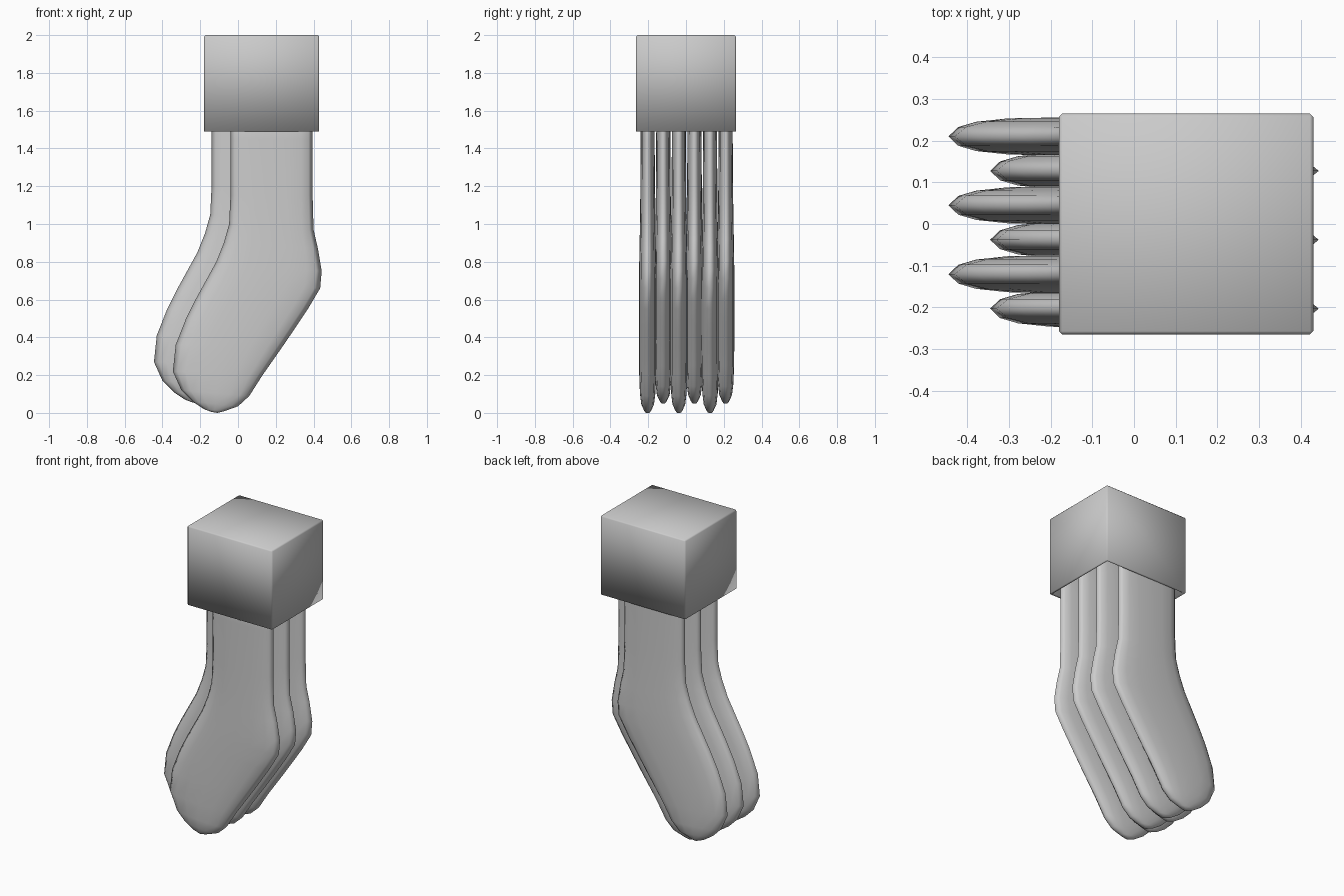
import bpy, bmesh

if "Cube" in bpy.data.objects:
    bpy.data.objects.remove(bpy.data.objects["Cube"])

# Leg stations: left edge (x, z), right edge (x, z), half thickness
STATIONS = [
    (-0.04, 1.90, 0.395, 1.90, 0.037),
    (-0.04, 1.45, 0.395, 1.45, 0.037),
    (-0.04, 1.15, 0.395, 1.15, 0.039),
    (-0.047, 1.00, 0.40, 0.97, 0.041),
    (-0.075, 0.90, 0.423, 0.87, 0.043),
    (-0.115, 0.80, 0.443, 0.75, 0.045),
    (-0.17, 0.70, 0.435, 0.66, 0.046),
    (-0.225, 0.60, 0.37, 0.55, 0.046),
    (-0.275, 0.50, 0.30, 0.445, 0.046),
    (-0.33, 0.36, 0.235, 0.35, 0.046),
    (-0.345, 0.22, 0.13, 0.20, 0.045),
    (-0.30, 0.12, 0.06, 0.09, 0.041),
    (-0.24, 0.06, 0.00, 0.035, 0.034),
    (-0.18, 0.02, -0.07, 0.01, 0.020),
    (-0.14, 0.005, -0.11, 0.00, 0.012),
]
# Rounded edge section: fraction across, fraction of half thickness
SECTION = [(0, 0), (0.05, 0.5), (0.14, 0.78), (0.3, 0.96), (0.5, 1),
           (0.7, 0.96), (0.86, 0.78), (0.95, 0.5), (1, 0)]
LOOP = SECTION + [(t, -y) for t, y in SECTION[-2:0:-1]]


def make_leg(name, dx, y0, dz):
    bm = bmesh.new()
    rings = []
    for xl, zl, xr, zr, h in STATIONS:
        rings.append([bm.verts.new((xl + (xr - xl) * t + dx, y0 + y * h,
                                    zl + (zr - zl) * t + dz)) for t, y in LOOP])
    n = len(LOOP)
    for a, b in zip(rings, rings[1:]):
        for i in range(n):
            j = (i + 1) % n
            bm.faces.new((a[i], a[j], b[j], b[i]))
    bm.faces.new(rings[0])
    bm.faces.new(rings[-1])
    bmesh.ops.recalc_face_normals(bm, faces=bm.faces)
    me = bpy.data.meshes.new(name)
    bm.to_mesh(me)
    bm.free()
    for p in me.polygons:
        p.use_smooth = True
    ob = bpy.data.objects.new(name, me)
    bpy.context.collection.objects.link(ob)


# Six legs, alternately stepped forward and up
for k in range(6):
    odd = k % 2
    make_leg(f"leg_{k + 1}", -0.1 * odd, -0.203 + 0.0826 * k, 0.05 * odd)

# Square sleeve, open underneath
bm = bmesh.new()
bmesh.ops.create_cube(bm, size=1)
for v in bm.verts:
    v.co = (0.125 + v.co.x * 0.61, v.co.y * 0.53, 1.745 + v.co.z * 0.51)
bottom = [f for f in bm.faces if f.normal.z < -0.9]
bmesh.ops.delete(bm, geom=bottom, context='FACES')
edges = [e for e in bm.edges if not e.is_boundary]
bmesh.ops.bevel(bm, geom=edges, offset=0.008, segments=1, affect='EDGES', profile=0.5)
me = bpy.data.meshes.new("sleeve")
bm.to_mesh(me)
bm.free()
for p in me.polygons:
    p.use_smooth = True
sleeve = bpy.data.objects.new("sleeve", me)
bpy.context.collection.objects.link(sleeve)
wall = sleeve.modifiers.new("wall", 'SOLIDIFY')
wall.thickness = 0.016
wall.offset = -1
